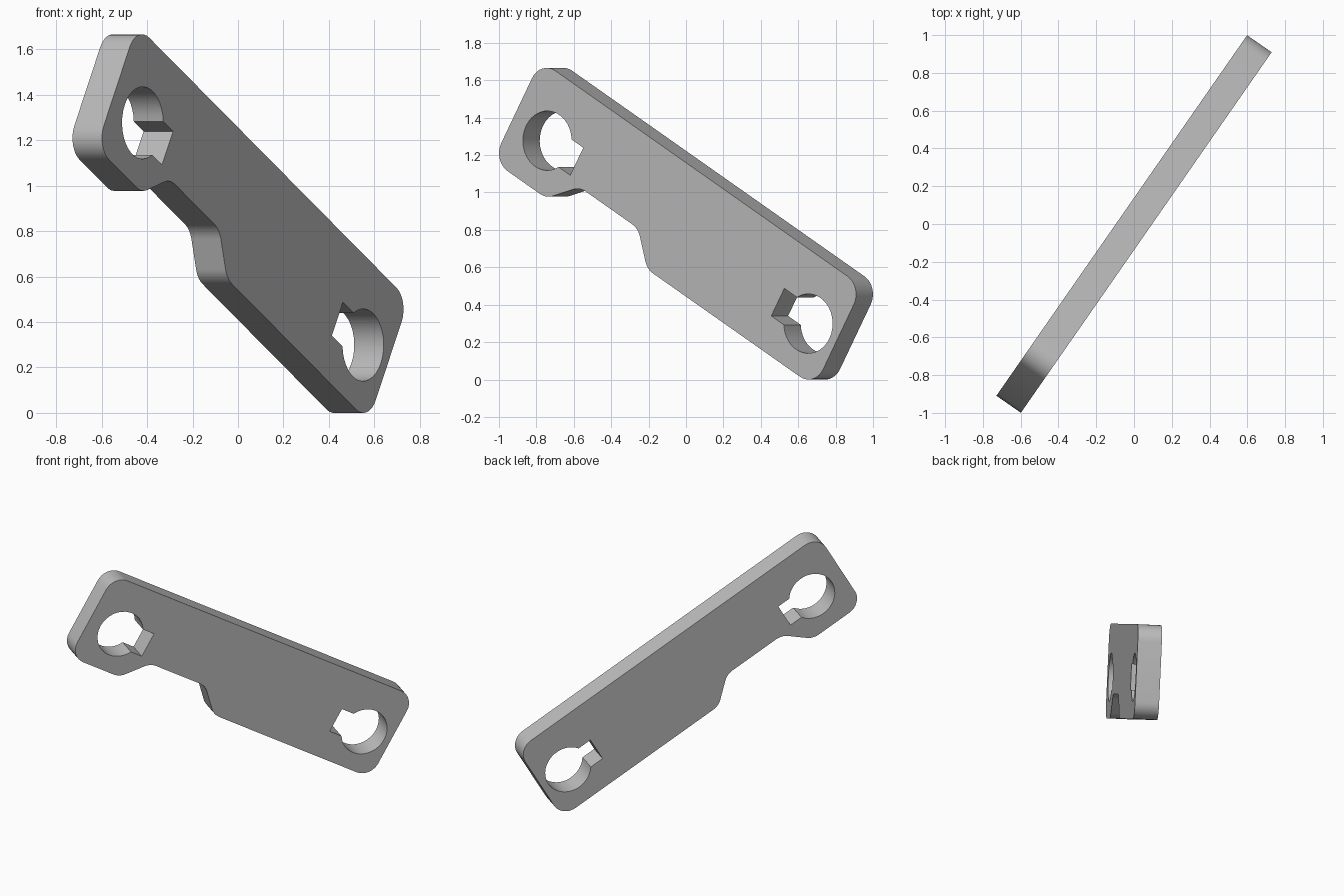
import bpy
import bmesh
import math
from mathutils import Matrix, Vector

cube = bpy.data.objects.get("Cube")
if cube:
    bpy.data.objects.remove(cube, do_unlink=True)

HALF_L, HALF_W, THICK = 1.21, 0.31, 0.158
FILLET = 0.11
HOLE_R = 0.159


def rounded(points, radius, steps=8):
    """Replace every corner of a closed polygon by a tangent arc."""
    result = []
    for i, corner in enumerate(points):
        p = Vector(corner)
        a = (Vector(points[i - 1]) - p).normalized()
        b = (Vector(points[(i + 1) % len(points)]) - p).normalized()
        half = a.angle(b) / 2
        centre = p + (a + b).normalized() * radius / math.sin(half)
        start = p + a * radius / math.tan(half) - centre
        end = p + b * radius / math.tan(half) - centre
        sweep = start.angle_signed(end)
        for k in range(steps + 1):
            turn = Matrix.Rotation(-sweep * k / steps, 2)
            result.append(centre + turn @ start)
    return result


def keyed_hole(cx, cy, side, reach, half=0.085, steps=28):
    """Round hole with a square keyway pointing along side (+1 or -1)."""
    gap = math.asin(half / HOLE_R)
    loop = []
    for k in range(steps + 1):
        a = gap + (2 * math.pi - 2 * gap) * k / steps
        loop.append((cx + side * HOLE_R * math.cos(a), cy + HOLE_R * math.sin(a)))
    loop += [(cx + side * reach, cy - half), (cx + side * reach, cy + half)]
    return loop


# Plate outline with a sloped notch in the lower edge
outline = rounded([
    (-HALF_L, HALF_W), (-HALF_L, -HALF_W), (-0.81, -HALF_W), (-0.65, -0.15),
    (-0.21, -0.15), (-0.05, -HALF_W), (HALF_L, -HALF_W), (HALF_L, HALF_W)], FILLET)
loops = [outline,
         keyed_hole(-0.957, -0.04, 1, 0.222),
         keyed_hole(1.004, -0.037, -1, 0.229)]

# Fill the outline around the holes, then extrude to thickness
bm = bmesh.new()
edges = []
for loop in loops:
    verts = [bm.verts.new((p[0], p[1], -THICK / 2)) for p in loop]
    edges += [bm.edges.new((verts[i - 1], verts[i])) for i in range(len(verts))]
bmesh.ops.triangle_fill(bm, use_beauty=True, edges=edges, normal=(0, 0, 1))
solid = bmesh.ops.extrude_face_region(bm, geom=bm.faces[:])
top = [g for g in solid["geom"] if isinstance(g, bmesh.types.BMVert)]
bmesh.ops.translate(bm, verts=top, vec=(0, 0, THICK))
bmesh.ops.recalc_face_normals(bm, faces=bm.faces[:])

# Stand the plate upright, turned diagonally and tilted down along its length
heading = Vector((0.571, 0.821, 0)).normalized()
up = Vector((0, 0, 1))
tilt = math.radians(30)
along = heading * math.cos(tilt) - up * math.sin(tilt)
across = heading * math.sin(tilt) + up * math.cos(tilt)
pose = Matrix((along, across, along.cross(across))).transposed().to_4x4()
bm.transform(Matrix.Translation((0, 0, 0.833)) @ pose)

mesh = bpy.data.meshes.new("link_plate")
bm.to_mesh(mesh)
bm.free()
plate = bpy.data.objects.new("link_plate", mesh)
bpy.context.collection.objects.link(plate)

# Plain grey material
grey = bpy.data.materials.new("plain_grey")
grey.use_nodes = True
colour = (0.5, 0.5, 0.5, 1)
grey.diffuse_color = colour
grey.node_tree.nodes["Principled BSDF"].inputs["Base Color"].default_value = colour
mesh.materials.append(grey)

bpy.ops.object.select_all(action="DESELECT")
plate.select_set(True)
bpy.context.view_layer.objects.active = plate
bpy.ops.object.shade_smooth_by_angle(angle=math.radians(30))
